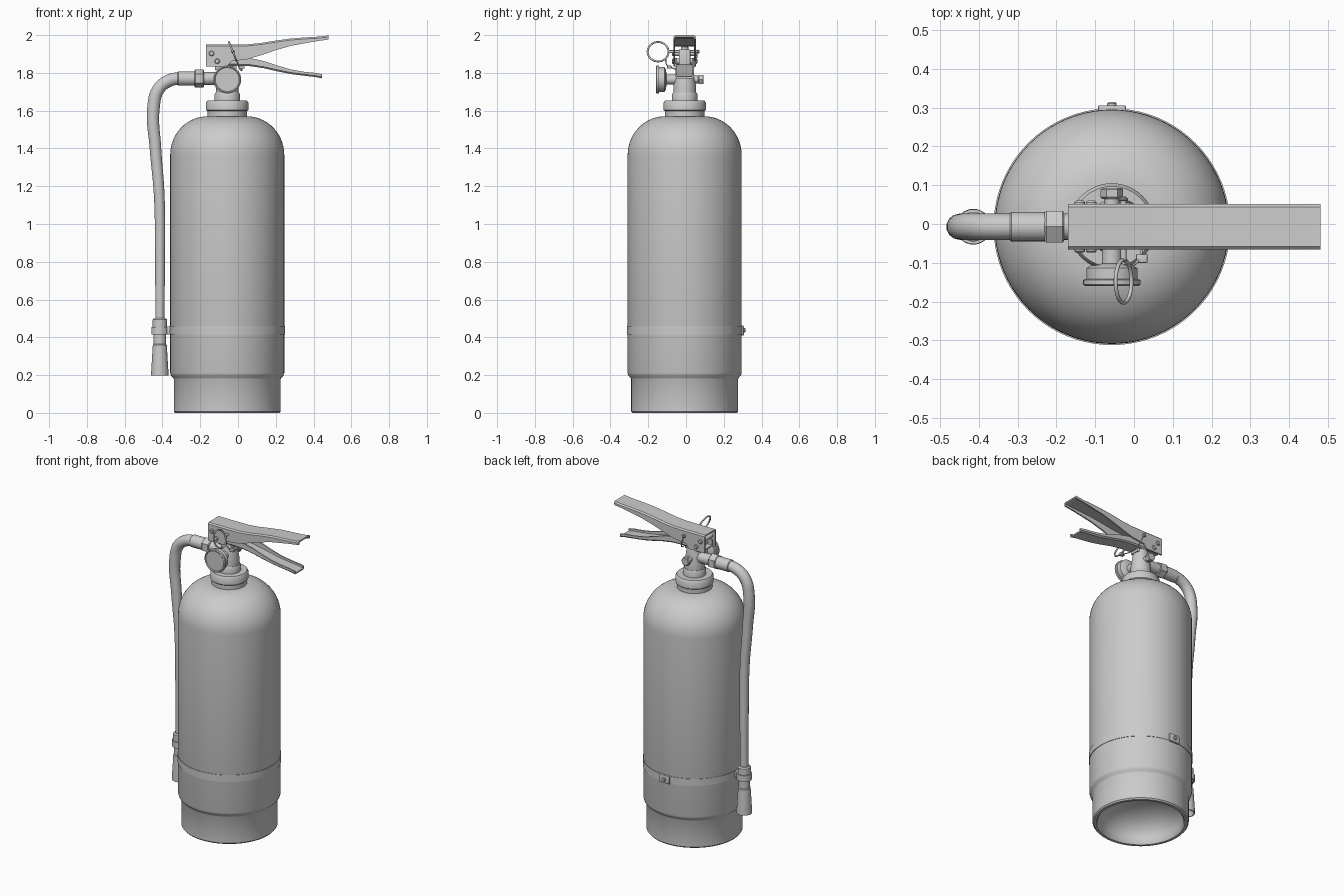
import bpy, bmesh, math
from mathutils import Vector

if "Cube" in bpy.data.objects:
    bpy.data.objects.remove(bpy.data.objects["Cube"])

CX, CY = -0.057, -0.007
GREY = (0.6, 0.6, 0.6, 1)
grey = bpy.data.materials.new("plain grey")
grey.use_nodes = True
grey.diffuse_color = GREY
grey.node_tree.nodes["Principled BSDF"].inputs["Base Color"].default_value = GREY


def finish(name, bm, angle=35):
    bmesh.ops.recalc_face_normals(bm, faces=bm.faces)
    mesh = bpy.data.meshes.new(name)
    bm.to_mesh(mesh)
    bm.free()
    obj = bpy.data.objects.new(name, mesh)
    bpy.context.collection.objects.link(obj)
    mesh.materials.append(grey)
    bpy.ops.object.select_all(action="DESELECT")
    obj.select_set(True)
    bpy.context.view_layer.objects.active = obj
    bpy.ops.object.shade_smooth_by_angle(angle=math.radians(angle))
    return obj


def lathe(name, profile, origin, axis=(0, 0, 1), sides=32):
    """Revolve (radius, height) points about an axis through origin."""
    bm = bmesh.new()
    rot = Vector((0, 0, 1)).rotation_difference(Vector(axis))
    rings = []
    for r, h in profile:
        count = 1 if r == 0 else sides
        rings.append([bm.verts.new(Vector(origin) + rot @ Vector((
            r * math.cos(math.tau * i / sides), r * math.sin(math.tau * i / sides), h)))
            for i in range(count)])
    for a, b in zip(rings, rings[1:]):
        for i in range(sides):
            j = (i + 1) % sides
            quad = [a[i % len(a)], a[j % len(a)], b[j % len(b)], b[i % len(b)]]
            bm.faces.new(list(dict.fromkeys(quad)))
    return finish(name, bm)


def rod(name, r, start, end, sides=24, chamfer=0.004):
    d = Vector(end) - Vector(start)
    n = d.length
    c = min(chamfer, r / 3, n / 3)
    return lathe(name, [(0, 0), (r - c, 0), (r, c), (r, n - c), (r - c, n), (0, n)],
                 start, d.normalized(), sides)


def box(name, low, high, bevel=0.004):
    bm = bmesh.new()
    bmesh.ops.create_cube(bm, size=1)
    for v in bm.verts:
        v.co = Vector([l + (c + 0.5) * (h - l) for l, h, c in zip(low, high, v.co)])
    bmesh.ops.bevel(bm, geom=bm.edges[:], offset=bevel, segments=2, affect="EDGES", profile=0.5)
    return finish(name, bm)


def tube(name, points, radius, radii=None, cyclic=False):
    curve = bpy.data.curves.new(name, "CURVE")
    curve.dimensions = "3D"
    curve.bevel_depth = radius
    curve.bevel_resolution = 5
    curve.resolution_u = 10
    curve.use_fill_caps = True
    spline = curve.splines.new("BEZIER")
    spline.bezier_points.add(len(points) - 1)
    spline.use_cyclic_u = cyclic
    for i, (bp, p) in enumerate(zip(spline.bezier_points, points)):
        bp.co = p
        bp.handle_left_type = bp.handle_right_type = "AUTO"
        bp.radius = radii[i] if radii else 1
    obj = bpy.data.objects.new(name, curve)
    bpy.context.collection.objects.link(obj)
    curve.materials.append(grey)
    bpy.ops.object.select_all(action="DESELECT")
    obj.select_set(True)
    bpy.context.view_layer.objects.active = obj
    bpy.ops.object.convert(target="MESH")
    bpy.ops.object.shade_smooth_by_angle(angle=math.radians(40))
    return obj


def channel(name, stations, half, wall, opens_up):
    """Bent sheet lever: a U section swept along (x, top, bottom) stations."""
    bm = bmesh.new()
    c = 0.008
    rings = []
    for x, top, bottom in stations:
        web, lip = (bottom, top) if opens_up else (top, bottom)
        s = 1 if opens_up else -1
        inner = half - wall
        section = [(-half, lip), (-half, web + s * c), (c - half, web), (half - c, web),
                   (half, web + s * c), (half, lip), (inner, lip), (inner, web + s * wall),
                   (-inner, web + s * wall), (-inner, lip)]
        rings.append([bm.verts.new((x, CY + y, z)) for y, z in section])
    for a, b in zip(rings, rings[1:]):
        for i in range(len(a)):
            j = (i + 1) % len(a)
            bm.faces.new((a[i], a[j], b[j], b[i]))
    bm.faces.new(rings[0])
    bm.faces.new(rings[-1])
    return finish(name, bm, 30)


# Cylinder: recessed base, skirt, wall, dome
dome = [(0.105 + 0.197 * math.cos(t), 1.365 + 0.205 * math.sin(t))
        for t in [math.pi / 2 * i / 14 for i in range(15)]]
base = [(0, 0.17), (0.10, 0.16), (0.18, 0.13), (0.23, 0.085), (0.25, 0.04), (0.252, 0.01),
        (0.26, 0), (0.276, 0), (0.283, 0.008), (0.283, 0.178), (0.288, 0.188),
        (0.298, 0.198), (0.302, 0.212)]
lathe("tank", base + dome + [(0, 1.57)], (CX, CY, 0), sides=80)
lathe("neck_collar", [(0.105, 1.55), (0.105, 1.597), (0.112, 1.603), (0.112, 1.642),
                      (0.104, 1.654), (0, 1.654)], (CX, CY, 0), sides=48)

# Strap around the tank with its rear clip and bolt
lathe("strap", [(0.300, 0.415), (0.305, 0.415), (0.305, 0.46), (0.300, 0.46)], (CX, CY, 0), sides=80)
back = CY + 0.302
box("strap_clip", (CX - 0.036, back - 0.01, 0.41), (CX + 0.036, back + 0.011, 0.462))
rod("strap_bolt", 0.012, (CX, back, 0.437), (CX, back + 0.02, 0.437))

# Valve body
lathe("valve_base", [(0.068, 1.65), (0.068, 1.685), (0.062, 1.697), (0, 1.697)], (CX, CY, 0))
lathe("valve_body", [(0.06, 1.69), (0.06, 1.73), (0.052, 1.78), (0.042, 1.84), (0, 1.84)], (CX, CY, 0))
box("valve_head", (CX - 0.065, CY - 0.03, 1.815), (CX + 0.05, CY + 0.03, 1.925))
rod("valve_stem", 0.02, (CX, CY, 1.9), (CX, CY, 1.94))

# Pressure gauge in front, plug behind
lathe("gauge", [(0, 0), (0.026, 0), (0.026, 0.05), (0.055, 0.055), (0.066, 0.062), (0.066, 0.09),
                (0.074, 0.092), (0.074, 0.104), (0.068, 0.108), (0.063, 0.104), (0, 0.104)],
      (CX, CY - 0.045, 1.765), (0, -1, 0), 40)
rod("rear_stub", 0.02, (CX, CY, 1.765), (CX, CY + 0.075, 1.765))
rod("rear_plug", 0.029, (CX, CY + 0.072, 1.765), (CX, CY + 0.1, 1.765), 6)

# Hose fittings
HZ = 1.77
rod("outlet", 0.034, (CX, CY, HZ), (-0.185, CY, HZ))
rod("hose_nut", 0.047, (-0.18, CY, HZ), (-0.23, CY, HZ), 6)
rod("hose_ferrule", 0.038, (-0.225, CY, HZ), (-0.32, CY, HZ))

# Hose running down the right side
path = [(-0.30, HZ), (-0.355, 1.763), (-0.42, 1.715), (-0.447, 1.62), (-0.437, 1.4),
        (-0.417, 1.15), (-0.413, 0.8), (-0.414, 0.45)]
tube("hose", [(x, CY, z) for x, z in path], 0.034,
     [1, 1, 1, 1, 0.92, 0.85, 0.78, 0.72])

# Nozzle and its holder
NX = -0.414
lathe("nozzle", [(0, 0.25), (0.034, 0.22), (0.04, 0.197), (0.046, 0.197), (0.046, 0.21),
                 (0.037, 0.36), (0.033, 0.364), (0.033, 0.43), (0.038, 0.435),
                 (0.038, 0.495), (0.03, 0.502), (0, 0.502)], (NX, CY, 0))
lathe("nozzle_clamp", [(0.036, 0.415), (0.045, 0.415), (0.045, 0.455), (0.036, 0.455)], (NX, CY, 0))
box("clamp_arm", (NX + 0.035, CY - 0.022, 0.415), (-0.352, CY + 0.022, 0.458))

# Levers and bracket
channel("upper_lever", [(-0.17, 1.95, 1.835), (-0.055, 1.95, 1.835), (-0.035, 1.95, 1.862),
                        (0.05, 1.951, 1.872), (0.12, 1.958, 1.893), (0.20, 1.971, 1.920),
                        (0.28, 1.982, 1.943), (0.36, 1.988, 1.958), (0.43, 1.992, 1.970),
                        (0.47, 1.997, 1.975), (0.48, 2.0, 1.978)], 0.059, 0.009, False)
channel("lower_lever", [(-0.155, 1.880, 1.838), (0.0, 1.880, 1.838), (0.07, 1.877, 1.835),
                        (0.14, 1.862, 1.824), (0.21, 1.838, 1.808), (0.28, 1.818, 1.794),
                        (0.35, 1.806, 1.785), (0.41, 1.800, 1.778), (0.445, 1.793, 1.771)],
        0.049, 0.009, True)
for name, x, z in (("rear_rivet", -0.14, 1.903), ("pivot_rivet", -0.11, 1.862)):
    rod(name, 0.014, (x, CY - 0.067, z), (x, CY + 0.067, z), 16)

# Safety pin, pull ring and seal
px, pz = -0.027, 1.912
rod("safety_pin", 0.008, (px, CY - 0.09, pz), (px, CY + 0.078, pz), 12)
rod("pin_tip", 0.012, (px, CY + 0.066, pz), (px, CY + 0.074, pz), 12)
tilt = Vector((-0.37, 0, 0.93))
turns = [math.tau * i / 12 for i in range(12)]
tube("pull_ring", [Vector((px, -0.148, pz)) + 0.055 * (math.cos(t) * Vector((0, 1, 0)) + math.sin(t) * tilt)
                   for t in turns], 0.005, cyclic=True)
tube("seal_loop", [(px, -0.095, 1.905), (0.0, -0.105, 1.85), (0.02, -0.07, 1.825), (0.015, 0.0, 1.815),
                   (0.005, 0.04, 1.83), (-0.01, 0.055, 1.87), (px, 0.058, pz)], 0.003)
box("seal_tag", (0.005, -0.10, 1.822), (0.035, -0.078, 1.838), 0.003)
